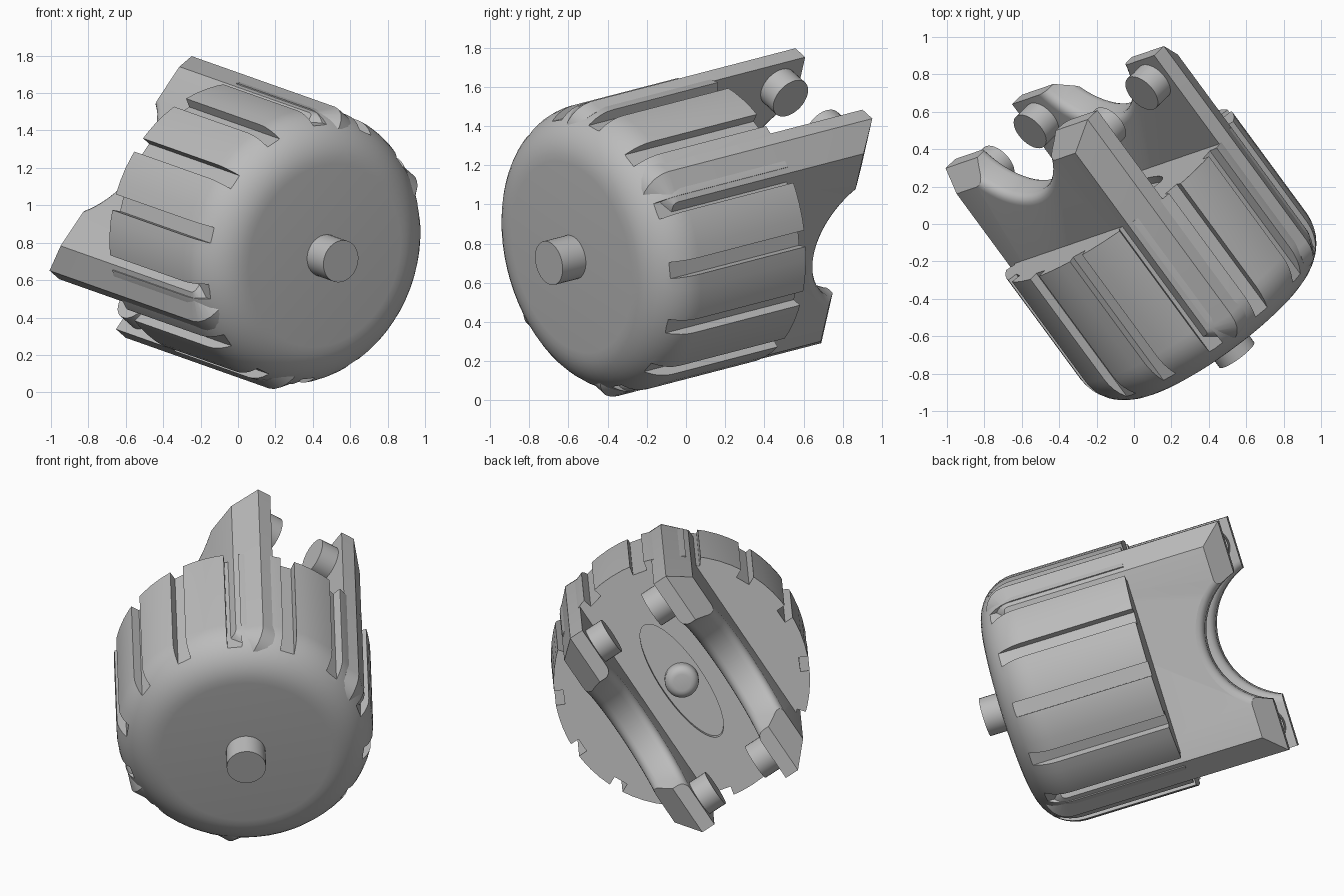
import bpy, bmesh, math
from mathutils import Matrix, Vector

cube = bpy.data.objects.get("Cube")
if cube:
    bpy.data.objects.remove(cube)

# Tilted frame: local x = along the plates, y = across the plates, z = drum axis (to the back)
axis = Vector((-0.58, 0.789, 0.205)).normalized()
along = Vector((0.535, 0.195, 0.82))
along = (along - axis * along.dot(axis)).normalized()
across = axis.cross(along)
FRAME = Matrix((along, across, axis)).transposed().to_4x4()
FRAME.translation = (0.463, -0.582, 0.731)

grey = bpy.data.materials.new("plain grey")
grey.use_nodes = True
COLOUR = (0.5, 0.5, 0.5, 1)
grey.diffuse_color = COLOUR
grey.node_tree.nodes["Principled BSDF"].inputs["Base Color"].default_value = COLOUR

R, FILLET, LENGTH = 0.75, 0.25, 0.93


def make(name, bm):
    bmesh.ops.recalc_face_normals(bm, faces=bm.faces)
    mesh = bpy.data.meshes.new(name)
    bm.to_mesh(mesh)
    bm.free()
    mesh.materials.append(grey)
    obj = bpy.data.objects.new(name, mesh)
    bpy.context.collection.objects.link(obj)
    obj.matrix_world = FRAME
    return obj


def activate(obj):
    bpy.ops.object.select_all(action='DESELECT')
    obj.select_set(True)
    bpy.context.view_layer.objects.active = obj


def smooth(obj, angle=32):
    activate(obj)
    bpy.ops.object.shade_smooth_by_angle(angle=math.radians(angle))


def cut(obj, cutter):
    cutter.hide_render = True
    mod = obj.modifiers.new("cut", 'BOOLEAN')
    mod.operation = 'DIFFERENCE'
    mod.solver = 'EXACT'
    mod.object = cutter
    bpy.context.view_layer.update()
    activate(obj)
    bpy.ops.object.modifier_apply(modifier=mod.name)
    bpy.data.objects.remove(cutter)


def lathe(profile, steps=64):
    """Spin (radius, height) points about local z."""
    bm = bmesh.new()
    verts = [bm.verts.new((r, 0, h)) for r, h in profile]
    edges = [bm.edges.new(pair) for pair in zip(verts, verts[1:])]
    bmesh.ops.spin(bm, geom=verts + edges, axis=(0, 0, 1), cent=(0, 0, 0),
                   angle=math.tau, steps=steps)
    bmesh.ops.remove_doubles(bm, verts=bm.verts, dist=1e-4)
    return bm


def arc(cx, cy, r, start, end, n):
    angles = [math.radians(start + (end - start) * i / n) for i in range(n + 1)]
    return [(cx + r * math.cos(a), cy + r * math.sin(a)) for a in angles]


def box(bm, lo, hi, turn=Matrix()):
    lo, hi = Vector(lo), Vector(hi)
    place = Matrix.Translation((lo + hi) / 2) @ Matrix.Diagonal((*(hi - lo), 1))
    bmesh.ops.create_cube(bm, size=1, matrix=turn @ place)


# Drum with a rounded front rim
profile = [(0, 0)] + arc(R - FILLET, FILLET, FILLET, -90, 0, 10) + [(R, LENGTH), (0, LENGTH)]
drum = make("drum", lathe(profile))

# Slots around the drum side
bm = bmesh.new()
for k in range(14):
    turn = Matrix.Rotation(math.tau * k / 14, 4, 'Z')
    box(bm, (-0.043, R - 0.055, 0.01), (0.043, R + 0.1, LENGTH + 0.2), turn)
cut(drum, make("slot_cutter", bm))

# Shallow oval recess in the back
bm = bmesh.new()
oval = Matrix.Translation((0, 0, LENGTH)) @ Matrix.Diagonal((0.4, 0.125, 0.08, 1))
bmesh.ops.create_cone(bm, cap_ends=True, segments=48, radius1=1, radius2=1, depth=1, matrix=oval)
cut(drum, make("recess_cutter", bm))
smooth(drum)

# Axle: front peg, and round end in the back recess
axle = make("axle", lathe([(0, -0.15), (0.115, -0.15), (0.115, 0.1), (0, 0.1)], 32))
smooth(axle)
back_end = [(0, 0.8), (0.1, 0.8)] + arc(0.05, 0.93, 0.05, 0, 90, 5) + [(0, 0.98)]
smooth(make("axle_back_end", lathe(back_end, 32)))

# Two side plates, each with a forked back end and two inward pegs
HALF, FRONT, BACK, INNER, OUTER = 0.70, 0.07, 1.53, 0.25, 0.45
for side, label in ((1, "lower"), (-1, "upper")):
    bm = bmesh.new()
    y0, y1 = sorted((side * INNER, side * OUTER))
    box(bm, (-HALF, y0, FRONT), (HALF, y1, BACK))
    front_corners = [e for e in bm.edges
                     if all(v.co.z < FRONT + 0.01 for v in e.verts)
                     and abs(e.verts[0].co.x - e.verts[1].co.x) < 0.01]
    bmesh.ops.bevel(bm, geom=front_corners, offset=0.14, segments=5, profile=0.5,
                    affect='EDGES')
    rim = [e for e in bm.edges if all(abs(v.co.y) > OUTER - 0.01 for v in e.verts)]
    bmesh.ops.bevel(bm, geom=rim, offset=0.115, segments=1, affect='EDGES')
    plate = make(label + "_side_plate", bm)

    # Round notch whose edges flare into fillets
    r, soft = 0.41, 0.05
    flare = ([(0, INNER - 0.05), (r + soft, INNER - 0.05)]
             + arc(r + soft, INNER + soft, soft, 270, 180, 4)
             + arc(r + soft, OUTER - soft, soft, 180, 90, 4)
             + [(r + soft, OUTER + 0.05), (0, OUTER + 0.05)])
    bm = lathe(flare)
    bm.transform(Matrix.Translation((0, 0, 1.668)) @ Matrix.Rotation(-side * math.pi / 2, 4, 'X'))
    cut(plate, make("notch_cutter", bm))
    smooth(plate)

    for end, tip in ((1, "top"), (-1, "bottom")):
        bm = lathe([(0, 0.14), (0.11, 0.14), (0.11, 0.32), (0, 0.32)], 32)
        bm.transform(Matrix.Translation((end * 0.55, 0, 1.39))
                     @ Matrix.Rotation(-side * math.pi / 2, 4, 'X'))
        smooth(make(f"{label}_plate_{tip}_peg", bm))
